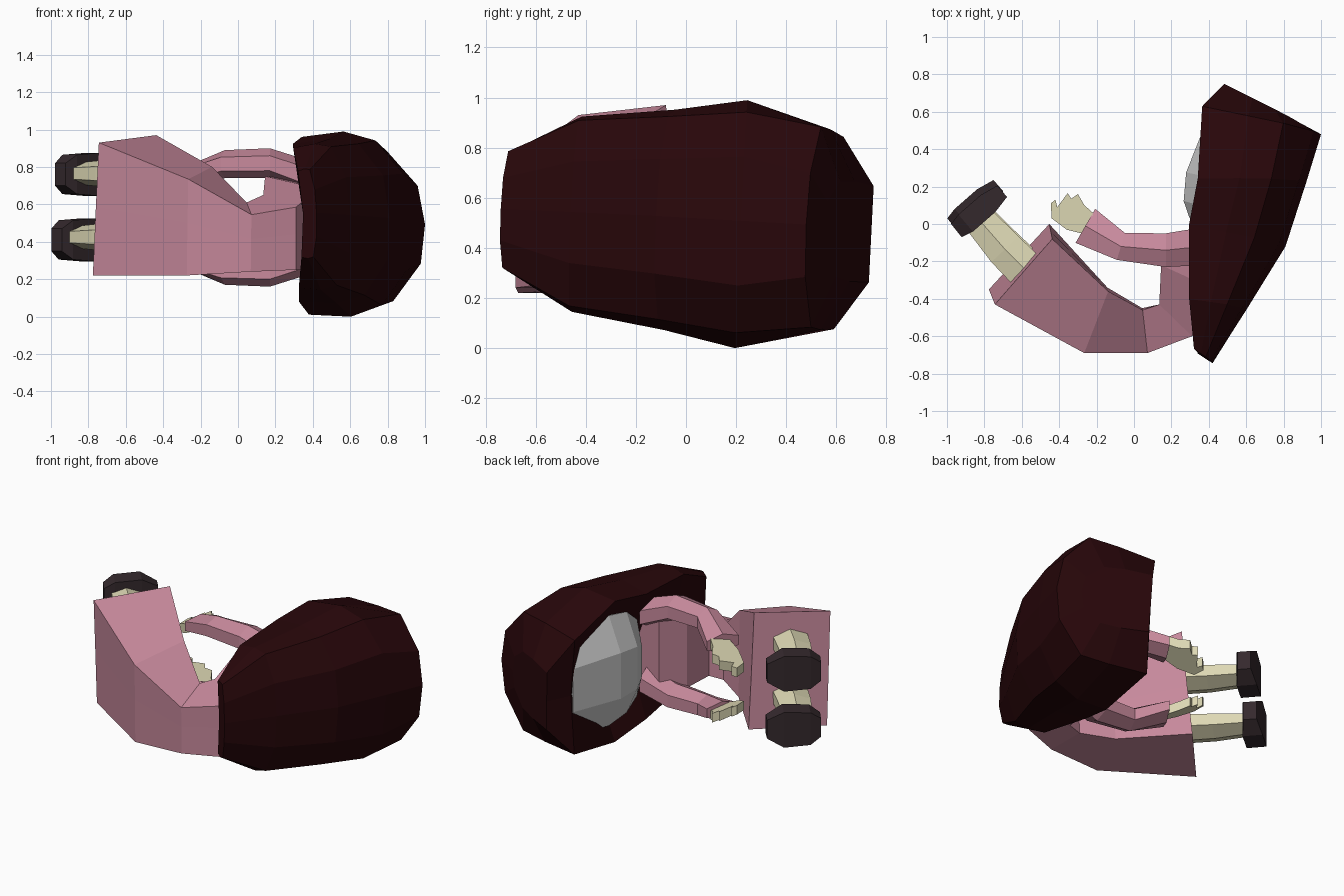
import bpy, bmesh, math
from mathutils import Vector

if "Cube" in bpy.data.objects:
    bpy.data.objects.remove(bpy.data.objects["Cube"])


def material(name, rgb):
    m = bpy.data.materials.new(name)
    m.diffuse_color = (*rgb, 1)
    m.use_nodes = True
    m.node_tree.nodes["Principled BSDF"].inputs["Base Color"].default_value = m.diffuse_color
    return m


PINK = material("pink_cloth", (0.57, 0.25, 0.33))
HAIR = material("dark_red_hair", (0.021, 0.002, 0.003))
SKIN = material("pale_skin", (0.73, 0.69, 0.46))
SHOE = material("dark_leather", (0.035, 0.022, 0.026))


def loft(name, rings, mat=None):
    """Skin a list of equal-length rings and cap both ends."""
    bm = bmesh.new()
    vs = [[bm.verts.new(p) for p in r] for r in rings]
    n = len(rings[0])
    for a, b in zip(vs, vs[1:]):
        for i in range(n):
            j = (i + 1) % n
            bm.faces.new((a[i], a[j], b[j], b[i]))
    bm.faces.new(vs[0][::-1])
    bm.faces.new(vs[-1])
    bmesh.ops.recalc_face_normals(bm, faces=bm.faces)
    me = bpy.data.meshes.new(name)
    bm.to_mesh(me)
    bm.free()
    ob = bpy.data.objects.new(name, me)
    bpy.context.collection.objects.link(ob)
    if mat:
        me.materials.append(mat)
    return ob


def tube(name, stations, mat=None, sides=6):
    """Stations are (x, y, z, half size in the xy plane, half size in z)."""
    pts = [Vector(s[:3]) for s in stations]
    rings = []
    for i, s in enumerate(stations):
        d = pts[min(i + 1, len(pts) - 1)] - pts[max(i - 1, 0)]
        n = Vector((-d.y, d.x, 0)).normalized()
        ring = []
        for k in range(sides):
            t = 2 * math.pi * (k + 0.5) / sides
            f = 1 / math.cos(math.pi / sides)
            fn, fz = (f, 1) if sides == 6 else (f, f)
            ring.append(pts[i] + n * (s[3] * math.cos(t) * fn) + Vector((0, 0, s[4] * math.sin(t) * fz)))
        rings.append(ring)
    return loft(name, rings, mat)


# Dress: (back xy, front xy, z low, z high, tilt)
rings = []
for (bx, by), (fx, fy), lo, hi, k in [
        ((-0.76, -0.39), (-0.445, -0.04), 0.22, 0.95, 0.04),
        ((-0.27, -0.68), (-0.14, -0.35), 0.22, 0.78, 0.01),
        ((0.07, -0.685), (0.045, -0.455), 0.24, 0.59, 0.005),
        ((0.31, -0.60), (0.135, -0.43), 0.25, 0.63, 0.0),
        ((0.43, -0.35), (0.145, -0.22), 0.25, 0.73, 0.0),
        ((0.43, -0.12), (0.25, -0.08), 0.30, 0.72, 0.0)]:
    mid = (lo + hi) / 2
    drop = 0.02 if k > 0.03 else 0.045
    rings.append([(bx - k * .4, by + k, lo), (bx, by, mid), (bx + k * .4, by - k, hi - drop),
                  (fx + k * .2, fy - k, hi + .02), (fx, fy, mid), (fx - k * .2, fy + k, lo + .02)])
loft("dress", rings, PINK)

# Hair: (front xy, back xy, half width, front recess, width of rear side fold)
rings = []
for (fx, fy), (bx, by), w, rec, fold in [
        ((0.33, -0.68), (0.42, -0.74), 0.24, 0.2, .97),
        ((0.31, -0.42), (0.60, -0.46), 0.39, 0.4, .95),
        ((0.31, -0.03), (0.81, -0.12), 0.44, 0.3, .92),
        ((0.36, 0.22), (0.92, 0.22), 0.495, 0.3, .89),
        ((0.38, 0.61), (1.00, 0.48), 0.40, 0.05, 1.0),
        ((0.49, 0.74), (0.87, 0.55), 0.20, 0.0, .95)]:
    F, B = Vector((fx, fy, 0)), Vector((bx, by, 0))

    def at(t, k):
        p = F.lerp(B, t)
        h = k * w
        p.z = 0.5 + 0.04 * (p.x - 0.6) - 0.07 * (p.y - 0.15) + h
        return p + Vector((-0.04 * h, 0.05 * h, 0))

    rings.append([at(rec, 0), at(0, .96), at(.4, 1), at(.7, fold), at(.95, .52), at(1, 0),
                  at(.95, -.52), at(.7, -fold), at(.4, -1), at(0, -.96)])
loft("hair", rings, HAIR)

# Face
tube("face", [(0.385, -0.01, 0.5, 0.10, 0.25), (0.43, 0.08, 0.5, 0.17, 0.33),
              (0.45, 0.24, 0.5, 0.175, 0.36), (0.53, 0.56, 0.49, 0.13, 0.34)], None, 8)

# Hand outline seen from the side, with thumb and fingers
HAND = [(-0.24, -0.06), (-0.36, -0.03), (-0.44, 0.03), (-0.445, 0.11), (-0.42, 0.13), (-0.41, 0.09),
        (-0.355, 0.165), (-0.335, 0.135), (-0.30, 0.16), (-0.265, 0.10), (-0.22, 0.06)]

# Limbs on both sides
for s, side in ((1, "upper"), (-1, "lower")):
    def z(d, c=0.53):
        return c + s * d

    tube(side + "_arm", [(0.36, -0.12, z(.22), .10, .09), (0.17, -0.14, z(.29), .09, .08),
                         (-0.07, -0.12, z(.285), .075, .075), (-0.26, -0.01, z(.22), .105, .06)], PINK)
    loft(side + "_hand", [[(x, y, z(.215 + .5 * (x + .26) + d)) for x, y in HAND]
                          for d in (-.03, .03)], SKIN)
    dx, dy = 0.01 * s, -0.015 * s
    tube(side + "_leg", [(-0.56 + dx, -0.26 + dy, z(.17, .595), .105, .08),
                         (-0.70 + dx, -0.12 + dy, z(.17, .595), .10, .075),
                         (-0.84 + dx, 0.04 + dy, z(.17, .595), .085, .06)], SKIN)
    tube(side + "_shoe", [(-0.96 + dx, -0.02 + dy, z(.175, .585), .045, .06),
                          (-0.91 + dx, 0.02 + dy, z(.175, .585), .06, .105),
                          (-0.79 + dx, 0.125 + dy, z(.175, .585), .06, .115),
                          (-0.715 + dx, 0.19 + dy, z(.175, .585), .04, .06)], SHOE, 4)
